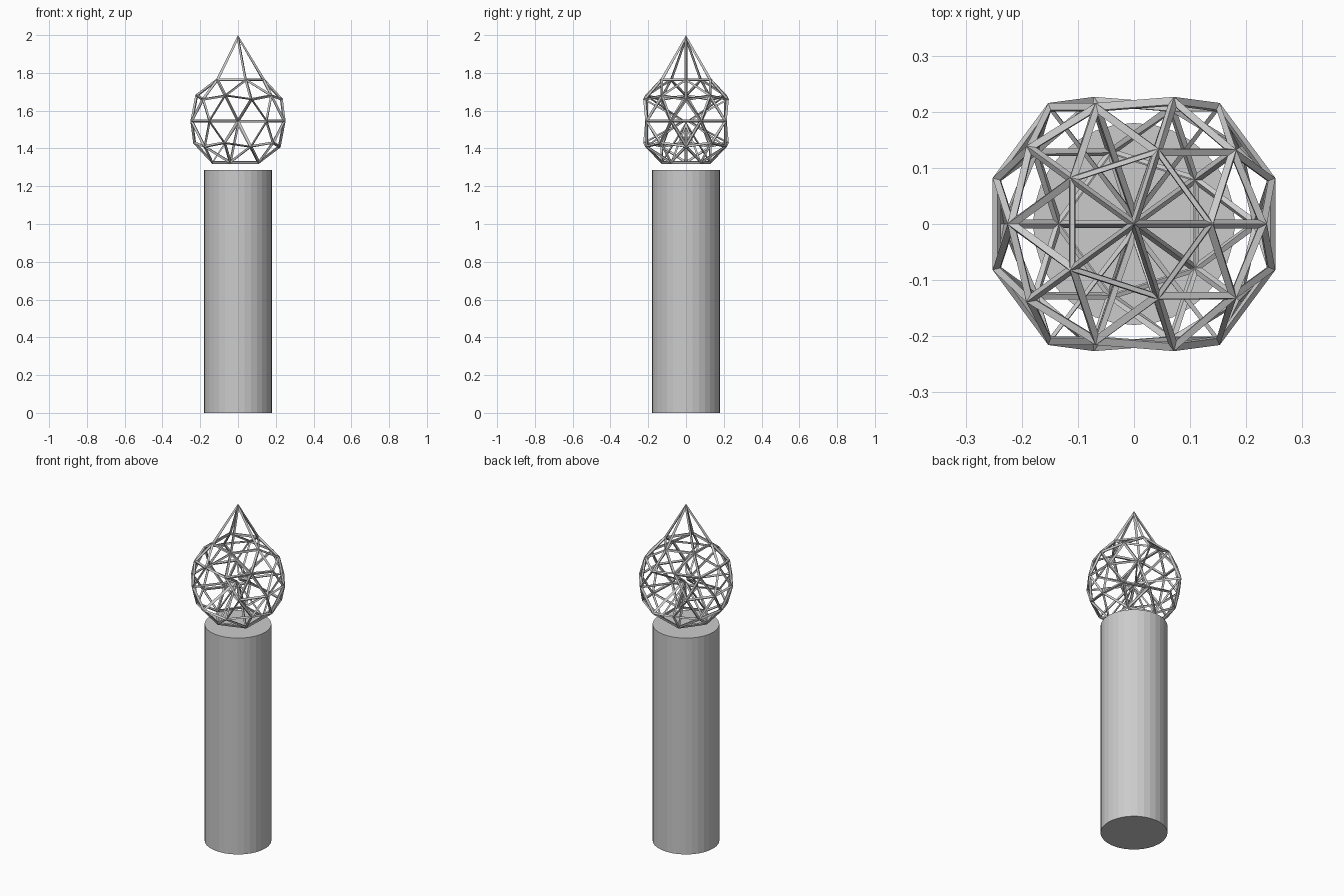
import bpy

if "Cube" in bpy.data.objects:
    bpy.data.objects.remove(bpy.data.objects["Cube"])

# Handle: plain flat-sided cylinder
H = 1.285
bpy.ops.mesh.primitive_cylinder_add(vertices=32, radius=0.18, depth=H, location=(0, 0, H / 2))
bpy.context.object.name = "handle"

# Flame cage: low-poly ball with a pulled-up tip, and with the bottom,
# front and back points drawn in to the middle
R, C = 0.257, 1.545
bpy.ops.mesh.primitive_ico_sphere_add(subdivisions=2, radius=R, location=(0, 0, 0))
cage = bpy.context.object
cage.name = "flame_cage"
for v in cage.data.vertices:
    x, y, z = v.co
    if z > 0.95 * R:
        v.co = (0, 0, 1.985 - C)
    elif z < -0.95 * R:
        v.co = (0, 0, -0.012)
    elif abs(y) > 0.95 * R:
        v.co.y = 0.012 if y > 0 else -0.012
    v.co.z += C

# Turn the edges into struts
wire = cage.modifiers.new("struts", 'WIREFRAME')
wire.thickness = 0.016
wire.use_even_offset = True
wire.use_replace = True
bpy.ops.object.modifier_apply(modifier=wire.name)

# Settle the tip exactly at full height
top = max(v.co.z for v in cage.data.vertices)
for v in cage.data.vertices:
    if v.co.z > 1.88:
        v.co.z += (2.0 - top) * (v.co.z - 1.88) / (top - 1.88)
